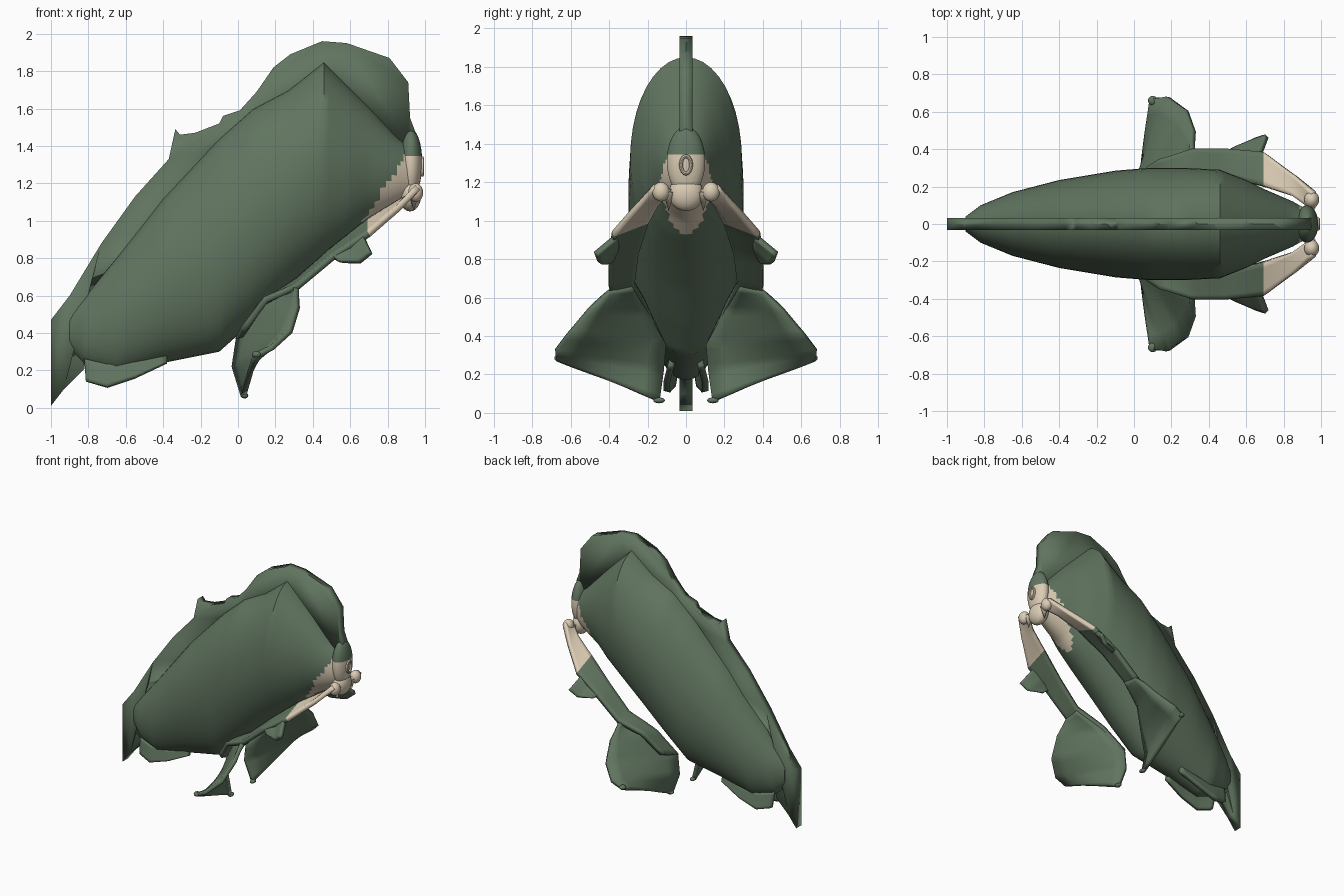
import bpy, bmesh, math
from mathutils import Vector

cube = bpy.data.objects.get("Cube")
if cube:
    bpy.data.objects.remove(cube, do_unlink=True)


def material(name, rgb):
    m = bpy.data.materials.new(name)
    m.use_nodes = True
    m.diffuse_color = (*rgb, 1)
    bsdf = m.node_tree.nodes["Principled BSDF"]
    bsdf.inputs["Base Color"].default_value = (*rgb, 1)
    bsdf.inputs["Roughness"].default_value = 0.8
    return m


GREEN = material("moss green", (0.12, 0.18, 0.117))
CREAM = material("cream", (0.71, 0.61, 0.46))


def build(name, bm, cream=None, mirror=False, thick=0, angle=40):
    """Turn a bmesh into an object; the cream rule picks the pale faces."""
    bmesh.ops.recalc_face_normals(bm, faces=bm.faces[:])
    if cream:
        for f in bm.faces:
            f.material_index = int(cream(f.calc_center_median()))
    me = bpy.data.meshes.new(name)
    bm.to_mesh(me)
    bm.free()
    me.materials.append(GREEN)
    me.materials.append(CREAM)
    ob = bpy.data.objects.new(name, me)
    bpy.context.collection.objects.link(ob)
    if thick:
        s = ob.modifiers.new("thickness", "SOLIDIFY")
        s.thickness, s.offset = thick, 0
    if mirror:
        m = ob.modifiers.new("mirror", "MIRROR")
        m.use_axis = (False, True, False)
    bpy.ops.object.select_all(action="DESELECT")
    ob.select_set(True)
    bpy.context.view_layer.objects.active = ob
    bpy.ops.object.shade_smooth_by_angle(angle=math.radians(angle))
    return ob


def bridge(bm, rows, closed=False):
    rows = [[bm.verts.new(p) for p in r] for r in rows]
    n = len(rows[0])
    for a, b in zip(rows, rows[1:]):
        for i in range(n if closed else n - 1):
            j = (i + 1) % n
            bm.faces.new((a[i], a[j], b[j], b[i]))
    return rows


def refine(pts, steps):
    """Insert evenly spaced points along a polyline of tuples."""
    out = [Vector(pts[0])]
    for a, b in zip(pts, pts[1:]):
        out += [Vector(a).lerp(Vector(b), k / steps) for k in range(1, steps + 1)]
    return out


def sheet(name, edge_a, edge_b, thick, cream=None):
    a, b = refine(edge_a, 5), refine(edge_b, 5)
    bm = bmesh.new()
    bridge(bm, [[p.lerp(q, k / 6) for k in range(7)] for p, q in zip(a, b)])
    return build(name, bm, cream, True, thick)


def ellipsoid(name, centre, radii, cream, mirror=False):
    bm = bmesh.new()
    bmesh.ops.create_uvsphere(bm, u_segments=24, v_segments=16, radius=1)
    for v in bm.verts:
        v.co = Vector(c + r * p for c, r, p in zip(centre, radii, v.co))
    return build(name, bm, cream, mirror)


pale = lambda c: True

# Body hull: stations of x, top z, bottom z, half width
stations = [(-.9, .5, .32, .04), (-.82, .59, .23, .1), (-.65, .8, .17, .17),
            (-.4, 1.12, .24, .235), (-.1, 1.44, .3, .285), (.08, 1.6, .46, .3),
            (.27, 1.7, .64, .3), (.46, 1.85, .8, .29), (.6, 1.71, .91, .235),
            (.7, 1.61, 1.0, .185), (.85, 1.45, 1.09, .12), (.94, 1.38, 1.14, .07)]
bm = bmesh.new()
rings = []
for x, top, low, w in [tuple(v) for v in refine(stations, 5)]:
    mid, h = (top + low) / 2, (top - low) / 2
    rings.append([(x, w * math.sin(t), mid + h * math.cos(t))
                  for t in (k * math.tau / 40 for k in range(40))])
rings = bridge(bm, rings, True)
bm.faces.new(rings[0])
bm.faces.new(rings[-1])
build("body", bm, lambda c: c.x > .7 + (c.z - 1.05) * .66)

# Thin ragged crest running over the back and down to the tail
crest = [(-1, .01), (-1, .47), (-.93, .49), (-.9, .6), (-.73, .88), (-.55, 1.13),
         (-.37, 1.33), (-.335, 1.49), (-.31, 1.46), (-.23, 1.47), (-.19, 1.45),
         (-.1, 1.52), (-.08, 1.56), (.01, 1.59), (.1, 1.69), (.16, 1.72),
         (.19, 1.82), (.28, 1.89), (.41, 1.92), (.45, 1.96), (.58, 1.95),
         (.68, 1.9), (.81, 1.87), (.91, 1.74), (.92, 1.55), (.95, 1.47),
         (.92, 1.38), (.46, 1.7), (.08, 1.45), (-.4, 1.0), (-.85, .5),
         (-.91, .51), (-.91, .31), (-.82, .21), (-.93, .1)]
bm = bmesh.new()
bm.faces.new([bm.verts.new((x, 0, z)) for x, z in crest])
bmesh.ops.triangulate(bm, faces=bm.faces[:])
build("crest", bm, thick=.066, angle=30)

# Arms sweeping back and outward from the head
sheet("arm",
      [(.96, .08, 1.15), (.85, .15, 1.09), (.7, .2, 1.0), (.5, .25, .84),
       (.32, .27, .68), (.12, .2, .55), (0, .11, .36)],
      [(.96, .17, 1.18), (.86, .26, 1.07), (.7, .38, .93), (.5, .4, .8),
       (.32, .4, .65), (.15, .35, .58), (.03, .27, .42)],
      .035, lambda c: c.x > .7)

# Broad paddles hanging at the ends of the arms
sheet("paddle",
      [(.32, .28, .66), (.13, .21, .54), (0, .11, .36), (-.02, .12, .22), (.03, .14, .06)],
      [(.31, .4, .64), (.32, .5, .54), (.28, .61, .41), (.18, .68, .32), (.09, .67, .28)],
      .03)

# Small fins on the outer arm edges
sheet("arm_fin", [(.5, .38, .81), (.6, .36, .86), (.67, .36, .92)],
      [(.54, .4, .78), (.65, .45, .78), (.71, .47, .83)], .03)

# Paired keel ridges beneath the tail
sheet("tail_keel",
      [(-.82, .05, .26), (-.7, .07, .23), (-.55, .08, .24), (-.38, .07, .28)],
      [(-.81, .07, .14), (-.7, .1, .11), (-.55, .1, .16), (-.38, .08, .24)], .035)

# Small knobs on the paddle tips
ellipsoid("paddle_knob", (.1, .66, .285), (.025, .025, .018), None, True)
ellipsoid("paddle_lower_knob", (.035, .14, .065), (.02, .03, .015), None, True)

# Head: brow, snout, cheeks, nose ring and chin spike
ellipsoid("brow", (.925, 0, 1.31), (.06, .1, .18), lambda c: c.z < 1.36)
ellipsoid("snout", (.92, 0, 1.14), (.06, .09, .09), pale)
ellipsoid("cheek", (.95, .13, 1.15), (.04, .045, .05), pale, True)

bm = bmesh.new()
loop = []
for i in range(21):
    a = i * math.tau / 20
    loop.append([(.982 + .013 * math.sin(b), (.026 + .01 * math.cos(b)) * math.sin(a),
                  1.29 + (.045 + .01 * math.cos(b)) * math.cos(a))
                 for b in (k * math.tau / 8 for k in range(8))])
bridge(bm, loop, True)
bmesh.ops.remove_doubles(bm, verts=bm.verts[:], dist=.0001)
build("nose_ring", bm, pale)

bm = bmesh.new()
bmesh.ops.create_cone(bm, cap_ends=True, segments=10, radius1=0, radius2=.03, depth=.1)
bmesh.ops.translate(bm, verts=bm.verts[:], vec=(.94, .09, 1.1))
build("chin_spike", bm, pale, True)
